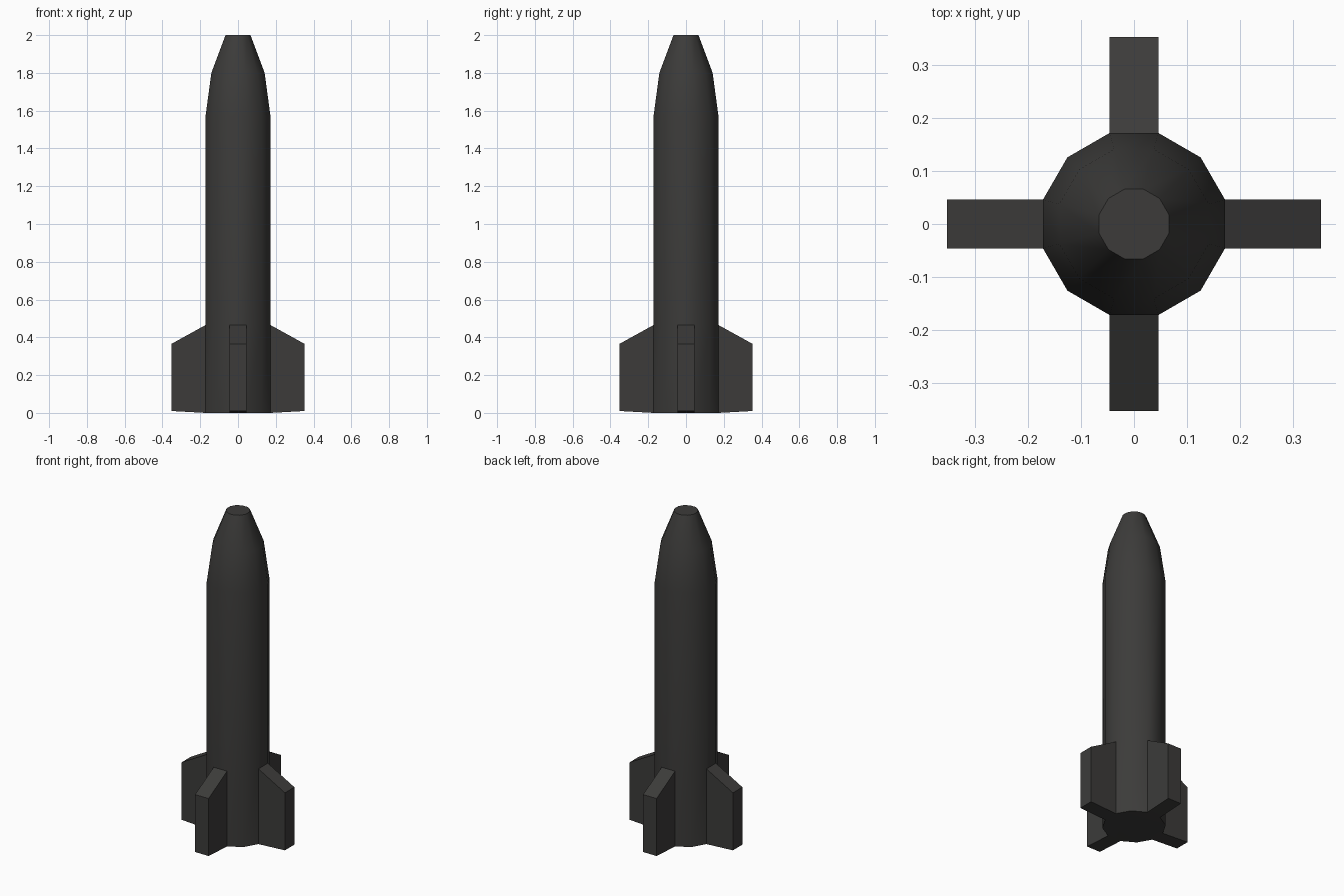
import bpy, bmesh, math

if "Cube" in bpy.data.objects:
    bpy.data.objects.remove(bpy.data.objects["Cube"])

SIDES = 12
# (height, flat-to-centre distance) of each body ring
PROFILE = [(0.0, 0.172), (0.465, 0.172), (1.57, 0.172), (1.80, 0.141), (2.0, 0.066)]
FIN_REACH, FIN_TOP, FIN_BOTTOM = 0.353, 0.365, 0.01

bm = bmesh.new()

# Twelve-sided body and blunt nose, with flats facing x and y
rings = []
for z, flat in PROFILE:
    r = flat / math.cos(math.pi / SIDES)
    rings.append([bm.verts.new((r * math.cos(2 * math.pi * (i + 0.5) / SIDES),
                                r * math.sin(2 * math.pi * (i + 0.5) / SIDES), z))
                  for i in range(SIDES)])
bands = []
for low, high in zip(rings, rings[1:]):
    bands.append([bm.faces.new((low[i], low[(i + 1) % SIDES], high[(i + 1) % SIDES], high[i]))
                  for i in range(SIDES)])
bm.faces.new(rings[-1])
bm.faces.new(rings[0][::-1])
bm.normal_update()

# Four fins pulled out of the lower flats
fin_faces = [f for f in bands[0] if max(abs(f.normal.x), abs(f.normal.y)) > 0.99]
for face in bmesh.ops.extrude_discrete_faces(bm, faces=fin_faces)["faces"]:
    push = face.normal * (FIN_REACH - PROFILE[0][1])
    for v in face.verts:
        v.co += push
        v.co.z = FIN_TOP if v.co.z > 0.2 else FIN_BOTTOM

bmesh.ops.recalc_face_normals(bm, faces=bm.faces[:])
mesh = bpy.data.meshes.new("rocket_body_with_fins")
bm.to_mesh(mesh)
bm.free()
rocket = bpy.data.objects.new("rocket_body_with_fins", mesh)
bpy.context.collection.objects.link(rocket)

# Charcoal finish
mat = bpy.data.materials.new("charcoal")
mat.diffuse_color = (0.045, 0.044, 0.042, 1)
mat.use_nodes = True
mat.node_tree.nodes["Principled BSDF"].inputs["Base Color"].default_value = mat.diffuse_color
mesh.materials.append(mat)

# Smooth round the body, crisp on fins and caps
bpy.context.view_layer.objects.active = rocket
rocket.select_set(True)
bpy.ops.object.shade_smooth_by_angle(angle=math.radians(32))
